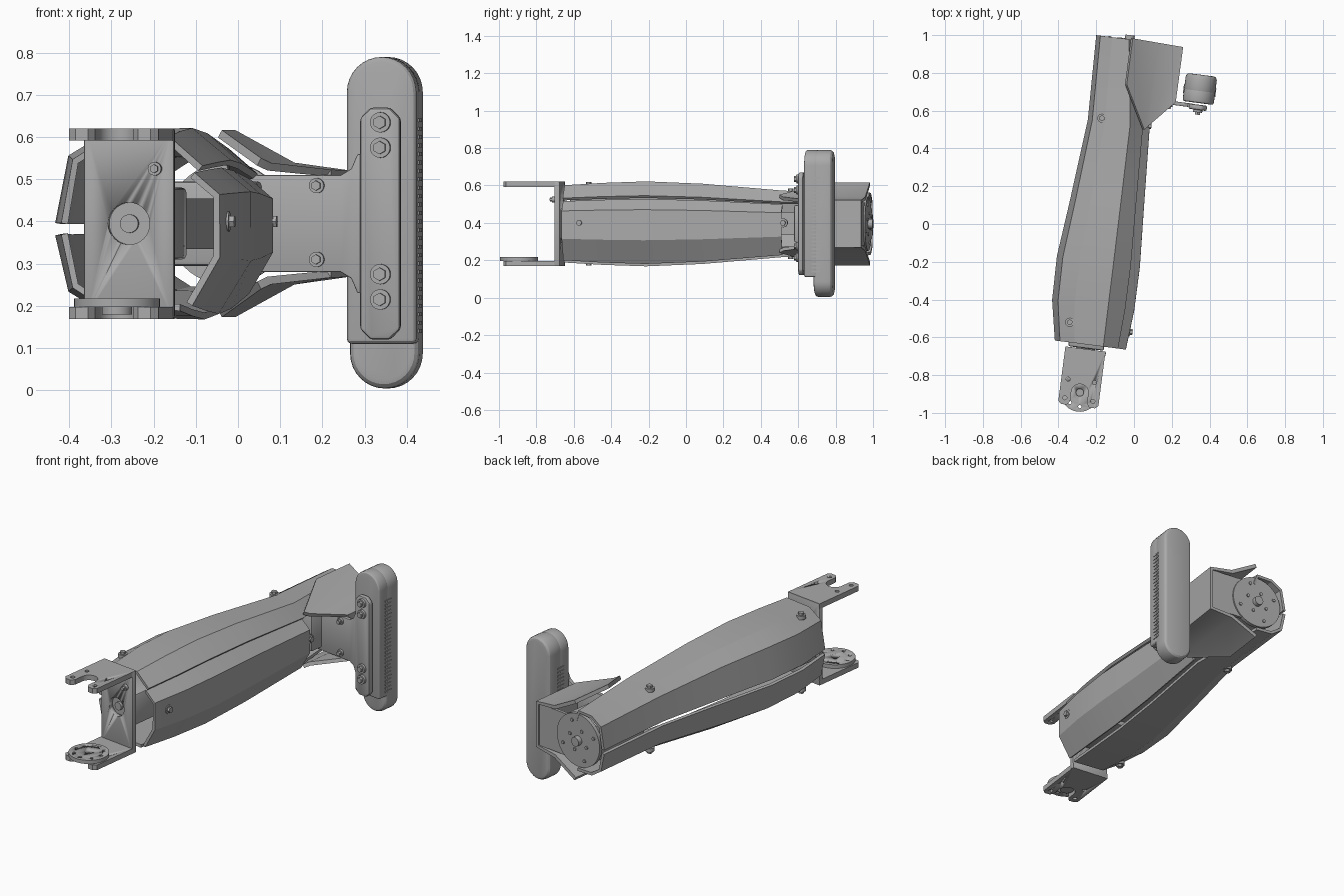
import bpy, bmesh, math
from mathutils import Matrix, Vector

old = bpy.data.objects.get("Cube")
if old:
    bpy.data.objects.remove(old, do_unlink=True)

TILT = Matrix.Rotation(-0.13, 4, 'Z')
MID = 0.395

grey = bpy.data.materials.new("plain grey")
grey.use_nodes = True
COLOUR = (0.4, 0.4, 0.4, 1)
grey.diffuse_color = COLOUR
grey.node_tree.nodes["Principled BSDF"].inputs["Base Color"].default_value = COLOUR


def modify(ob, kind, **settings):
    mod = ob.modifiers.new(kind.title(), kind)
    for key, value in settings.items():
        setattr(mod, key, value)
    bpy.ops.object.select_all(action='DESELECT')
    ob.select_set(True)
    bpy.context.view_layer.objects.active = ob
    bpy.ops.object.modifier_apply(modifier=mod.name)


def finish(name, bm, matrix=Matrix(), thick=0, bevel=0, segments=2):
    if thick == 0:
        bmesh.ops.recalc_face_normals(bm, faces=bm.faces)
    bm.transform(matrix)
    mesh = bpy.data.meshes.new(name)
    bm.to_mesh(mesh)
    bm.free()
    mesh.materials.append(grey)
    ob = bpy.data.objects.new(name, mesh)
    bpy.context.collection.objects.link(ob)
    if thick:
        modify(ob, 'SOLIDIFY', thickness=thick, offset=0)
    if bevel:
        modify(ob, 'BEVEL', width=bevel, segments=segments, limit_method='ANGLE', angle_limit=0.7)
    bpy.ops.object.select_all(action='DESELECT')
    ob.select_set(True)
    bpy.context.view_layer.objects.active = ob
    bpy.ops.object.shade_smooth_by_angle(angle=math.radians(28))
    return ob


def at(x, y, z):
    return Matrix.Translation((x, y, z)) @ TILT


def box(name, centre, size, bevel=0.0):
    bm = bmesh.new()
    bmesh.ops.create_cube(bm, size=1)
    bmesh.ops.scale(bm, vec=size, verts=bm.verts)
    return finish(name, bm, at(*centre), bevel=bevel)


def disc(name, centre, radius, depth, axis='Z', sides=32, inner=None):
    bm = bmesh.new()
    bmesh.ops.create_cone(bm, cap_ends=True, segments=sides, radius1=radius,
                          radius2=radius if inner is None else inner, depth=depth)
    turn = {'Z': Matrix(), 'Y': Matrix.Rotation(math.pi / 2, 4, 'X'),
            'X': Matrix.Rotation(math.pi / 2, 4, 'Y')}[axis]
    return finish(name, bm, at(*centre) @ turn)


def bolt(name, centre, axis, radius=0.024):
    disc(name + "_washer", centre, radius, 0.02, axis, 20)
    disc(name + "_head", centre, radius * 0.65, 0.045, axis, 6)


def slab(name, outline, depth, matrix, bevel=0.0, upright=False, segments=2):
    """Flat outline given thickness; upright outlines lie in x and z."""
    bm = bmesh.new()
    pts = [(a, depth / 2, b) if upright else (a, b, -depth / 2) for a, b in outline]
    face = bm.faces.new([bm.verts.new(p) for p in pts])
    new = bmesh.ops.extrude_face_region(bm, geom=[face])["geom"]
    move = (0, -depth, 0) if upright else (0, 0, depth)
    bmesh.ops.translate(bm, vec=move, verts=[g for g in new if isinstance(g, bmesh.types.BMVert)])
    return finish(name, bm, matrix, bevel=bevel, segments=segments)


def arc(cx, cy, r, start, end, n=12):
    steps = [math.radians(start + (end - start) * i / n) for i in range(n + 1)]
    return [(cx + r * math.cos(t), cy + r * math.sin(t)) for t in steps]


def cut(ob, cutters):
    for c in cutters:
        modify(ob, 'BOOLEAN', operation='DIFFERENCE', object=c, solver='EXACT')
        bpy.data.objects.remove(c, do_unlink=True)


# Arm shells: stations are (y, left x, right x, half height)
STATIONS = [(-0.64, -0.415, -0.045, 0.205), (-0.43, -0.43, 0.0, 0.218), (-0.2, -0.405, 0.03, 0.226),
            (0.1, -0.335, 0.05, 0.213), (0.53, -0.24, 0.08, 0.175), (0.98, -0.195, 0.1, 0.165)]


def shell(name, section, count, narrow):
    bm = bmesh.new()
    rows = []
    for y, left, right, h in STATIONS[:count]:
        cx, w = (left + right) / 2, (right - left) / 2
        row = []
        for u, v in section:
            if narrow and u > 0 and y > 0.9:
                u *= 0.35
            x = cx + u * w
            row.append(bm.verts.new((x, y - 0.13 * (x - cx), MID + v * h)))
        rows.append(row)
    for a, b in zip(rows, rows[1:]):
        for i in range(len(section) - 1):
            bm.faces.new((a[i], a[i + 1], b[i + 1], b[i]))
    finish(name, bm, thick=0.016)


shell("top_shell", [(-0.98, 0), (-0.84, 0.72), (-0.45, 0.95), (0.35, 0.97), (0.76, 0.64)], 6, True)
shell("bottom_shell", [(-0.98, -0.12), (-0.84, -0.72), (-0.45, -0.95), (0.5, -0.97)], 6, True)
shell("side_shell", [(0.66, 0.56), (0.97, 0.32), (0.97, -0.38), (0.62, -0.93)], 5, False)
bolt("top_front_bolt", (-0.34, -0.52, 0.595), 'Z')
bolt("top_rear_bolt", (-0.17, 0.56, 0.56), 'Z')
bolt("bottom_front_bolt", (-0.34, -0.52, 0.195), 'Z')
bolt("bottom_rear_bolt", (-0.17, 0.56, 0.23), 'Z')
bolt("side_front_bolt", (-0.03, -0.57, 0.4), 'X')
bolt("side_rear_bolt", (0.07, 0.52, 0.4), 'X')

# Inner servos and spine
box("front_servo", (-0.235, -0.51, MID), (0.19, 0.3, 0.17), 0.01)
box("spine", (-0.155, 0.1, MID), (0.1, 1.0, 0.12))
box("rear_servo", (-0.04, 0.77, MID), (0.22, 0.36, 0.2), 0.01)

# Rear joint disc with its screws
disc("rear_disc", (-0.025, 0.965, MID), 0.145, 0.02, 'Y', 48)
disc("rear_hub", (-0.023, 0.98, MID), 0.025, 0.04, 'Y', 24)
for i in range(8):
    t = math.pi * i / 4 + 0.4
    r = 0.11 if i % 2 else 0.06
    x = r * math.cos(t)
    disc("rear_screw", (-0.025 + x, 0.975 - 0.13 * x, MID + r * math.sin(t)), 0.009, 0.012, 'Y', 10)

# Elbow housing: folded sheet trimmed by upright planes
bm = bmesh.new()
HALF = [(-0.035, 0.213), (0.11, 0.135), (0.235, 0.12)]
profile = HALF + [(x, -z) for x, z in reversed(HALF)]
ends = [[bm.verts.new((x + 0.13 * (y - 0.8), y, MID + z)) for x, z in profile] for y in (0.4, 1.1)]
for i in range(len(profile) - 1):
    bm.faces.new((ends[0][i], ends[0][i + 1], ends[1][i + 1], ends[1][i]))
for point, normal in [((0.05, 0.5), (-0.93, -0.36)), ((0.05, 0.5), (0.66, -0.75)), ((-0.02, 0.985), (0.17, 0.98))]:
    bmesh.ops.bisect_plane(bm, geom=bm.verts[:] + bm.edges[:] + bm.faces[:], plane_co=(*point, 0),
                           plane_no=(*normal, 0), clear_outer=True)
finish("elbow_housing", bm, thick=0.02)
box("elbow_back_plate", (0.12, 0.94, MID), (0.26, 0.016, 0.23))

# Front fork bracket
FORK = (-0.257, -0.662)
notch = arc(0, -0.232, 0.045, 0, 180)
tongue = ([(-0.107, 0.0), (-0.107, -0.29), (-0.09, -0.305), (-0.06, -0.305), (-0.045, -0.285)]
          + notch[::-1] + [(0.045, -0.285), (0.06, -0.305), (0.09, -0.305), (0.107, -0.29), (0.107, 0.0)])
for name, z in (("fork_top", 0.606), ("fork_bottom", 0.183)):
    plate = slab(name, tongue, 0.028, at(*FORK, z))
    holes = []
    for a, b in ((-0.07, -0.17), (0.07, -0.17), (-0.075, -0.27), (0.075, -0.27)):
        p = at(*FORK, z) @ Vector((a, b, 0))
        holes.append(disc("hole", p, 0.011, 0.1, 'Z', 12))
    cut(plate, holes)
wall = box("fork_wall", (FORK[0], FORK[1] - 0.014, MID), (0.216, 0.028, 0.45), 0.006)
cut(wall, [disc("hole", (FORK[0], FORK[1] - 0.014, MID), 0.05, 0.1, 'Y')])
disc("wall_boss", (FORK[0], FORK[1] + 0.002, MID), 0.05, 0.012, 'Y')
disc("wall_screw", (FORK[0], FORK[1] - 0.008, MID), 0.022, 0.02, 'Y', 16)
bolt("wall_bolt", (-0.197, -0.705, 0.525), 'Y', 0.016)

# Round horn on the lower fork
hx, hy, _ = at(*FORK, 0) @ Vector((0, -0.232, 0))
horn = disc("fork_horn", (hx, hy, 0.207), 0.102, 0.02, 'Z', 40)
holes = [disc("hole", (hx + 0.075 * math.cos(k * math.pi / 4), hy + 0.075 * math.sin(k * math.pi / 4), 0.207),
              0.009, 0.1, 'Z', 10) for k in range(8)]
cut(horn, holes + [disc("hole", (hx, hy, 0.207), 0.02, 0.1, 'Z', 20)])
disc("horn_hub", (hx, hy, 0.19), 0.036, 0.02, 'Z', 24)

# Camera body: rounded bar with a shorter front cover
def stadium(r, low, high):
    return arc(0, high - r, r, 0, 180, 16) + arc(0, low + r, r, 180, 360, 16)


CAM = at(0.352, 0.74, 0)
slab("camera_body", stadium(0.083, 0.004, 0.79), 0.1, CAM, 0.02, True, 3)
front = arc(0, 0.707, 0.083, 0, 180, 16) + [(-0.083, 0.11), (0.083, 0.11)]
slab("camera_front", front, 0.07, CAM @ Matrix.Translation((0, -0.065, 0)), 0.012, True, 3)
for side in (-1, 1):
    for i in range(26 if side > 0 else 9):
        z = 0.14 + 0.02 * i if side > 0 else 0.46 + 0.02 * i
        p = CAM @ Vector((side * 0.083, -0.035, z))
        box("vent_rib", p, (0.007, 0.045, 0.009))

# Mounting plate, its arm and bolts
corner = 0.025
mount = [(-0.048, 0.12 + corner), (-0.048 + corner, 0.12), (0.048 - corner, 0.12), (0.048, 0.12 + corner),
         (0.048, 0.67 - corner), (0.048 - corner, 0.67), (-0.048 + corner, 0.67), (-0.048, 0.67 - corner)]
slab("mount_plate", mount, 0.028, at(0.338, 0.618, 0), 0.008, True)
flare = [(-0.2, 0.115), (0.035, 0.115), (0.06, 0.13), (0.075, 0.165), (0.1, 0.165)]
tab = flare + [(x, -z) for x, z in reversed(flare)]
slab("mount_arm", tab, 0.02, at(0.21, 0.64, MID), 0.003, True)
for z in (0.215, 0.275, 0.575, 0.635):
    bolt("mount_bolt", (0.338, 0.601, z), 'Y')
for z in (0.31, 0.485):
    bolt("arm_bolt", (0.187, 0.631, z), 'Y', 0.018)
